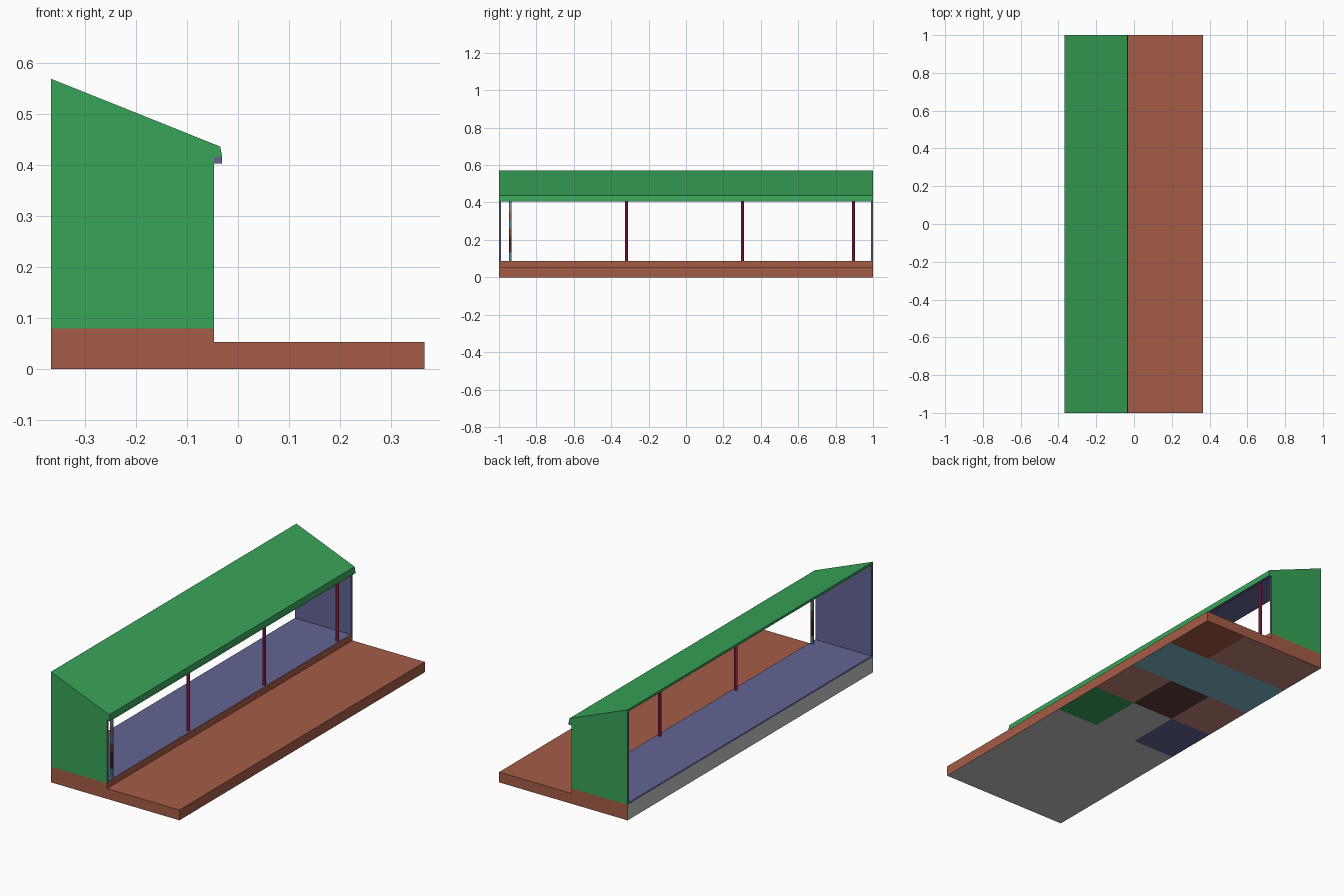
import bpy, bmesh, math
from mathutils import Vector

if "Cube" in bpy.data.objects:
    bpy.data.objects.remove(bpy.data.objects["Cube"])


def lin(c):
    c /= 255
    return c / 12.92 if c <= 0.04045 else ((c + 0.055) / 1.055) ** 2.4


# Flat colours (sRGB bytes converted to linear)
NAMES = ["green", "brick", "slate_blue", "magenta", "grey", "teal", "dusty_pink", "dark_brown"]
RGB = [(56, 164, 88), (165, 92, 69), (98, 101, 146), (186, 44, 94),
       (194, 196, 195), (122, 185, 202), (194, 133, 119), (90, 60, 55)]
GREEN, BRICK, BLUE, MAGENTA, GREY, TEAL, PINK, DARK = range(8)
MATS = []
for n, c in zip(NAMES, RGB):
    m = bpy.data.materials.new(n)
    m.diffuse_color = (*[lin(v) for v in c], 1)
    m.use_nodes = True
    m.node_tree.nodes["Principled BSDF"].inputs["Base Color"].default_value = m.diffuse_color
    MATS.append(m)


def finish(bm, name, rule):
    """Colour faces by rule(normal, centre) and make the object."""
    bm.normal_update()
    used = []
    for f in bm.faces:
        k = rule(f.normal, f.calc_center_median())
        if k not in used:
            used.append(k)
        f.material_index = used.index(k)
    me = bpy.data.meshes.new(name)
    bm.to_mesh(me)
    bm.free()
    for k in used:
        me.materials.append(MATS[k])
    ob = bpy.data.objects.new(name, me)
    bpy.context.collection.objects.link(ob)
    return ob


def prism(name, profile, y0, y1, rule, open_bottom=False):
    """Extrude an x-z profile along y."""
    bm = bmesh.new()
    f = bm.faces.new([bm.verts.new((x, y0, z)) for x, z in profile])
    ext = bmesh.ops.extrude_face_region(bm, geom=[f])
    vs = [g for g in ext["geom"] if isinstance(g, bmesh.types.BMVert)]
    bmesh.ops.translate(bm, verts=vs, vec=(0, y1 - y0, 0))
    bmesh.ops.recalc_face_normals(bm, faces=bm.faces[:])
    if open_bottom:
        low = [f for f in bm.faces if f.normal.z < -0.9]
        bmesh.ops.delete(bm, geom=low, context="FACES")
    return finish(bm, name, rule)


BACK, FRONT, STEP, EAVE = -0.367, 0.366, -0.047, -0.031
T = 0.012  # wall and roof thickness

# Base slab with raised step; the back face is grey
prism("base", [(BACK, 0), (FRONT, 0), (FRONT, 0.053), (STEP, 0.053), (STEP, 0.08), (BACK, 0.08)],
      -1, 1, lambda n, c: GREY if n.x < -0.9 else BRICK, open_bottom=True)

# Underside: 7 x 3 coloured panels, listed from the +y end, front to back
panels = [(BRICK, PINK, PINK), (TEAL, TEAL, TEAL), (PINK, DARK, PINK), (GREEN, GREY, BLUE)]
bm = bmesh.new()
dx, dy = (FRONT - BACK) / 3, 2 / 7
for i in range(7):
    for j in range(3):
        x, y = FRONT - j * dx, 1 - i * dy
        bm.faces.new([bm.verts.new(p) for p in
                      [(x, y, 0), (x, y - dy, 0), (x - dx, y - dy, 0), (x - dx, y, 0)]])
bmesh.ops.remove_doubles(bm, verts=bm.verts[:], dist=1e-5)
bm.normal_update()
if bm.faces[:][0].normal.z > 0:
    bmesh.ops.reverse_faces(bm, faces=bm.faces[:])


def panel_colour(n, c):
    i, j = int((1 - c.y) / dy), int((FRONT - c.x) / dx)
    return panels[i][j] if i < len(panels) else GREY


finish(bm, "base_underside", panel_colour)

# Interior floor
prism("floor", [(BACK, 0.08), (STEP, 0.08), (STEP, 0.088), (BACK, 0.088)], -1 + T, 1 - T,
      lambda n, c: BRICK if n.x > 0.9 else BLUE)

# End walls: green outside, blue inside and on the edges
wall = [(BACK, 0.08), (STEP, 0.08), (STEP, 0.43), (BACK, 0.558)]
for side, name in ((-1, "left_wall"), (1, "right_wall")):
    prism(name, wall, side * (1 - T), side, lambda n, c: GREEN if n.y * side > 0.9 else BLUE)

# Lean-to roof with eave lip; the underside is blue
prism("roof", [(BACK, 0.57), (-0.035, 0.437), (EAVE, 0.416), (STEP, 0.416), (STEP, 0.43), (BACK, 0.558)],
      -1, 1, lambda n, c: BLUE if n.z < -0.5 else GREEN)

# Beam under the eave, green on its front
prism("eave_beam", [(STEP, 0.404), (EAVE, 0.404), (EAVE, 0.416), (STEP, 0.416)],
      -1, 1, lambda n, c: GREEN if n.x > 0.9 else BLUE)

# Posts; the one at the -y end is banded
Z0, Z1, R = 0.088, 0.435, 0.008
bands = [TEAL, DARK, DARK, BRICK, TEAL, PINK, GREY, TEAL]
for k, y in enumerate((-0.94, -0.318, 0.302, 0.896)):
    rings = len(bands) if k == 0 else 1
    bm = bmesh.new()
    loops = []
    for i in range(rings + 1):
        z = Z0 + (Z1 - Z0) * i / rings
        loops.append([bm.verts.new((-0.062 + R * math.cos(a), y + R * math.sin(a), z))
                      for a in [math.tau * s / 8 + math.pi / 8 for s in range(8)]])
    for a, b in zip(loops, loops[1:]):
        for s in range(8):
            t = (s + 1) % 8
            bm.faces.new((a[s], a[t], b[t], b[s]))
    bm.faces.new(loops[0][::-1])
    bm.faces.new(loops[-1])

    def post_colour(n, c, k=k):
        if k:
            return MAGENTA
        return bands[min(int((c.z - Z0) / (Z1 - Z0) * len(bands)), len(bands) - 1)]

    finish(bm, f"post_{k + 1}", post_colour)
